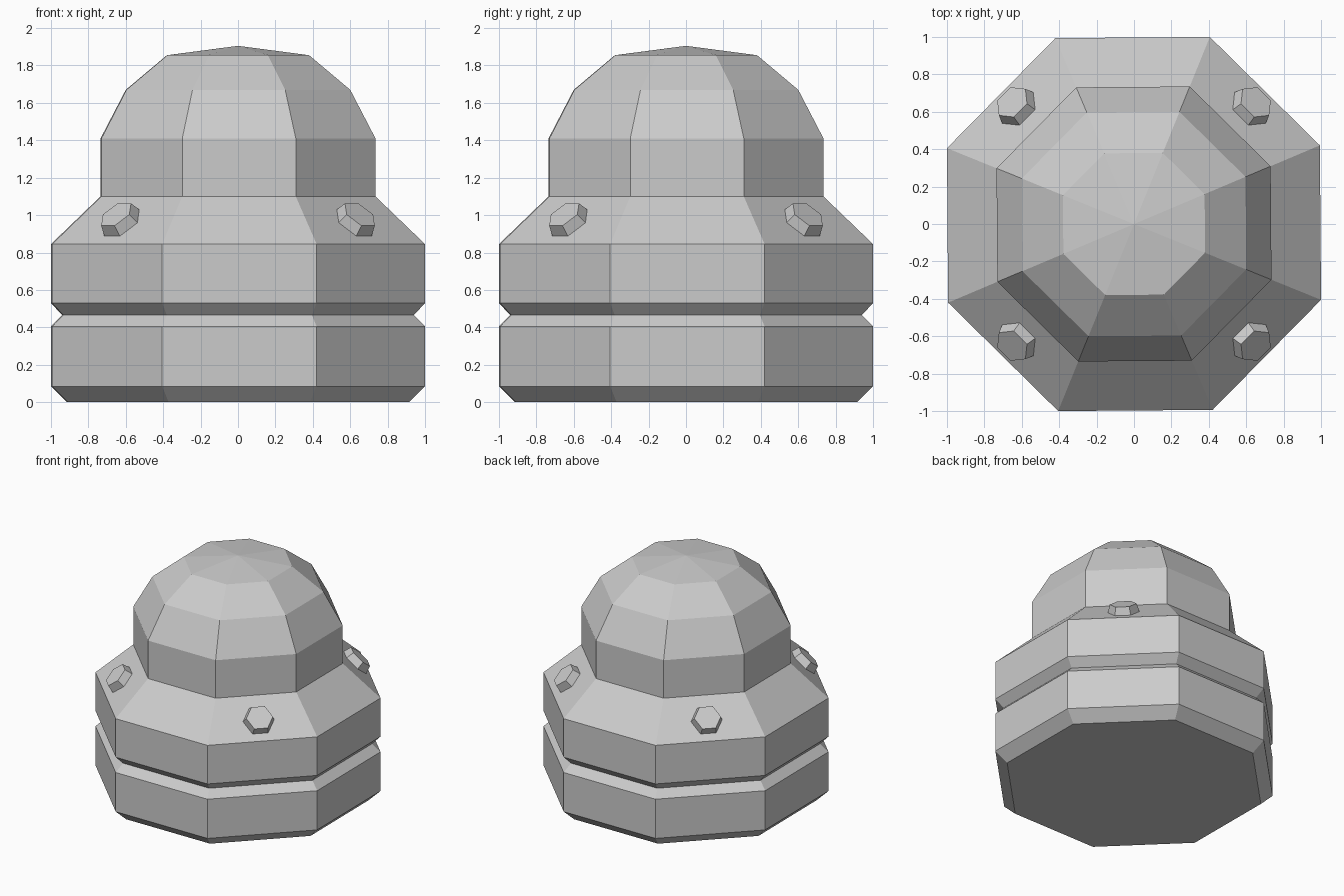
import bpy, bmesh, math
from mathutils import Matrix, Vector

if "Cube" in bpy.data.objects:
    bpy.data.objects.remove(bpy.data.objects["Cube"])

TURN = math.radians(22.5 + 0.43)
TO_CORNER = 1 / math.cos(math.radians(22.5 - 0.43))

grey = bpy.data.materials.new("light_grey")
grey.use_nodes = True
grey.diffuse_color = (0.6, 0.6, 0.6, 1)
grey.node_tree.nodes["Principled BSDF"].inputs["Base Color"].default_value = (0.6, 0.6, 0.6, 1)


def finish(bm, name):
    bmesh.ops.recalc_face_normals(bm, faces=bm.faces)
    mesh = bpy.data.meshes.new(name)
    bm.to_mesh(mesh)
    bm.free()
    mesh.materials.append(grey)
    obj = bpy.data.objects.new(name, mesh)
    bpy.context.collection.objects.link(obj)
    return obj


def lathe(name, profile, sides=8, apex=None):
    """Stack of rings from (half width, height) pairs, closed below and above."""
    bm = bmesh.new()
    rings = []
    for half, z in profile:
        r = half * TO_CORNER
        rings.append([bm.verts.new((r * math.cos(TURN + math.tau * i / sides),
                                    r * math.sin(TURN + math.tau * i / sides), z))
                      for i in range(sides)])
    for low, high in zip(rings, rings[1:]):
        for i in range(sides):
            j = (i + 1) % sides
            bm.faces.new((low[i], low[j], high[j], high[i]))
    bm.faces.new(rings[0])
    if apex is None:
        bm.faces.new(rings[-1])
    else:
        tip = bm.verts.new((0, 0, apex))
        for i in range(sides):
            bm.faces.new((rings[-1][i], rings[-1][(i + 1) % sides], tip))
    return finish(bm, name)


# Grooved base with sloping shoulder
lathe("base", [(0.915, 0), (1, 0.085), (1, 0.405), (0.94, 0.465),
               (1, 0.53), (1, 0.845), (0.735, 1.1)])

# Faceted dome
lathe("dome", [(0.735, 1.1), (0.735, 1.41), (0.6, 1.67), (0.38, 1.855)], apex=1.905)

# Six-sided bolts on the diagonal shoulder faces
HEIGHT, SINK = 0.06, 0.01
slope = math.atan2(0.255, 0.265)
for i, place in enumerate(("back_left", "back_right", "front_right", "front_left")):
    bm = bmesh.new()
    bmesh.ops.create_cone(bm, cap_ends=True, segments=6, radius1=0.12, radius2=0.1,
                          depth=HEIGHT + SINK)
    spin = Matrix.Rotation(math.radians(45 + 90 * i), 4, 'Z')
    tilt = Matrix.Rotation(slope, 4, 'Y')
    lift = Matrix.Translation(Vector((0, 0, (HEIGHT - SINK) / 2)))
    bm.transform(spin @ Matrix.Translation((0.88, 0, 0.96)) @ tilt @ lift)
    finish(bm, "bolt_" + place)
